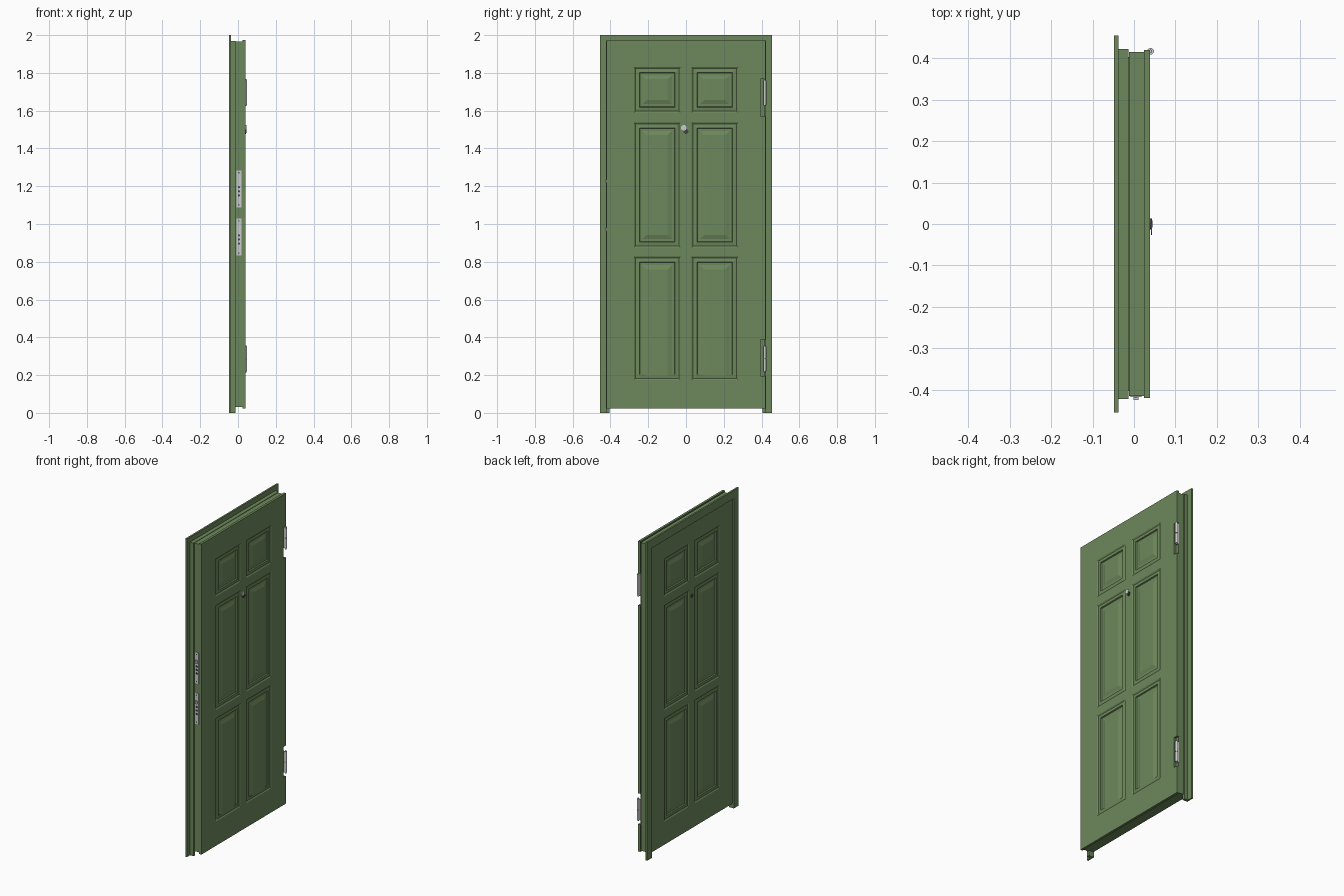
import bpy, bmesh
from math import pi

if "Cube" in bpy.data.objects:
    bpy.data.objects.remove(bpy.data.objects["Cube"])

green = bpy.data.materials.new("green_paint")
green.diffuse_color = (0.155, 0.25, 0.107, 1)
green.use_nodes = True
green.node_tree.nodes["Principled BSDF"].inputs["Base Color"].default_value = green.diffuse_color
dark = bpy.data.materials.new("dark_metal")
dark.diffuse_color = (0.06, 0.06, 0.06, 1)
dark.use_nodes = True
dark.node_tree.nodes["Principled BSDF"].inputs["Base Color"].default_value = dark.diffuse_color

def finish(name, bm, mat=None):
    bmesh.ops.recalc_face_normals(bm, faces=bm.faces)
    me = bpy.data.meshes.new(name)
    bm.to_mesh(me)
    bm.free()
    if mat:
        me.materials.append(mat)
    ob = bpy.data.objects.new(name, me)
    bpy.context.collection.objects.link(ob)
    return ob

def box(name, x, y, z, mat=None):
    bm = bmesh.new()
    r = bmesh.ops.create_cube(bm, size=1)
    for v in r["verts"]:
        v.co = [(a[0] + a[1]) / 2 + c * (a[1] - a[0]) for a, c in zip((x, y, z), v.co)]
    return finish(name, bm, mat)

def cyl(name, loc, r, h, axis="z", mat=None, seg=20):
    bpy.ops.mesh.primitive_cylinder_add(vertices=seg, radius=r, depth=h, location=loc,
        rotation={"z": (0, 0, 0), "x": (0, pi / 2, 0), "y": (pi / 2, 0, 0)}[axis])
    ob = bpy.context.object
    ob.name = name
    bpy.ops.object.shade_smooth_by_angle()
    if mat:
        ob.data.materials.append(mat)
    return ob

PANEL_Y = [(-0.275, -0.03), (0.03, 0.275)]
PANEL_Z = [(0.175, 0.827), (0.876, 1.537), (1.59, 1.83)]
NOTCH_Z = [(0.195, 0.388), (1.57, 1.768)]

# door skin: a grid sheet with six moulded panels, rim turned back to a thickness
def skin(name, x, out, thick, yr, zr, notch=None):
    ys = sorted(set(yr) | {v for p in PANEL_Y for v in p} | ({notch} if notch else set()))
    zs = sorted(set(zr) | {v for p in PANEL_Z for v in p}
                | ({v for p in NOTCH_Z for v in p} if notch else set()))
    bm = bmesh.new()
    V = {(y, z): bm.verts.new((x, y, z)) for y in ys for z in zs}
    inside = lambda a, b, spans: any(s <= a and b <= e for s, e in spans)
    regions = {}
    for y0, y1 in zip(ys, ys[1:]):
        for z0, z1 in zip(zs, zs[1:]):
            if notch and y0 >= notch and inside(z0, z1, NOTCH_Z):
                continue
            f = bm.faces.new([V[y0, z0], V[y1, z0], V[y1, z1], V[y0, z1]])
            for j, (s, e) in enumerate(PANEL_Z):
                if (y0, y1) in PANEL_Y and s <= z0 and z1 <= e:
                    regions.setdefault((y0, j), []).append(f)
    rim = [e for e in bm.edges if e.is_boundary]
    r = bmesh.ops.extrude_edge_only(bm, edges=rim)
    for v in r["geom"]:
        if isinstance(v, bmesh.types.BMVert):
            v.co.x -= out * thick
    # nested moulding steps: (inset, depth)
    for faces in regions.values():
        for inset, d in ((0.008, -0.005), (0.02, -0.002), (0.003, -0.009),
                         (0.014, -0.009), (0.022, -0.002)):
            bmesh.ops.inset_region(bm, faces=faces, thickness=inset, use_even_offset=True)
            for v in {v for f in faces for v in f.verts}:
                v.co.x = x + out * d
    bmesh.ops.delete(bm, geom=[v for v in bm.verts if not v.link_faces], context="VERTS")
    return finish(name, bm, green)

# door leaf: outer skin, core, inner skin
skin("outer_door_skin", 0.039, 1, 0.015, (-0.42, 0.42), (0.023, 1.974), notch=0.395)
skin("inner_door_skin", -0.041, -1, 0.029, (-0.403, 0.403), (0.03, 1.943))
box("door_core", (-0.012, 0.024), (-0.415, 0.415), (0.03, 1.966), green)

# frame: flat casing outside, rebate jamb behind it, both as an arch without sill
def arch(name, x, outer, inner, top, under):
    bm = bmesh.new()
    pts = [(-outer, 0), (-outer, top), (outer, top), (outer, 0),
           (inner, 0), (inner, under), (-inner, under), (-inner, 0)]
    a = [bm.verts.new((x[0], *p)) for p in pts]
    b = [bm.verts.new((x[1], *p)) for p in pts]
    n = len(pts)
    for i in range(n):
        j = (i + 1) % n
        bm.faces.new((a[i], a[j], b[j], b[i]))
    for s in (a, b):
        for q in ((0, 1, 6, 7), (1, 2, 5, 6), (2, 3, 4, 5)):
            bm.faces.new([s[k] for k in q])
    return finish(name, bm, green)

arch("frame_casing", (-0.048, -0.037), 0.455, 0.406, 2.0, 1.947)
arch("frame_jamb", (-0.037, -0.013), 0.423, 0.406, 1.968, 1.947)

# hinges: plate in the notch, two knuckles and pin
for tag, (z0, z1) in (("lower", (0.22, 0.352)), ("upper", (1.63, 1.762))):
    mid = (z0 + z1) / 2
    half = (z1 - z0) / 2
    cyl(tag + "_hinge_pin", (0.04, 0.417, mid), 0.004, 2 * half + 0.012)
    for k, s in (("bottom", -1), ("top", 1)):
        cyl(f"{tag}_hinge_{k}_knuckle", (0.04, 0.417, mid + s * half / 2), 0.008, half - 0.002)
    box(tag + "_hinge_plate", (0.024, 0.036), (0.411, 0.419), (z0, z1))

# lock plates on the latch edge with bolts and screws
for tag, zc in (("deadlock", 1.186), ("latch", 0.931)):
    box(tag + "_plate", (-0.008, 0.018), (-0.418, -0.41), (zc - 0.098, zc + 0.098))
    box(tag + "_bolt", (-0.001, 0.011), (-0.425, -0.41), (zc + 0.03, zc + 0.05))
    for i in range(3):
        cyl(f"{tag}_pin_{i}", (0.005, -0.416, zc - 0.035 + 0.022 * i), 0.006, 0.008, "y", dark, 12)
    for i, s in enumerate((-1, 1)):
        cyl(f"{tag}_screw_{i}", (0.005, -0.416, zc + s * 0.085), 0.004, 0.006, "y", dark, 10)

# peephole through the door with swing cover
cyl("peephole_rim", (0.04, 0, 1.49), 0.013, 0.006, "x", dark)
cyl("peephole_lens", (0.041, 0, 1.49), 0.008, 0.008, "x", dark)
cyl("peephole_cover", (0.0425, -0.012, 1.509), 0.015, 0.003, "x")
cyl("peephole_inner_rim", (-0.042, 0, 1.49), 0.011, 0.006, "x", dark)
